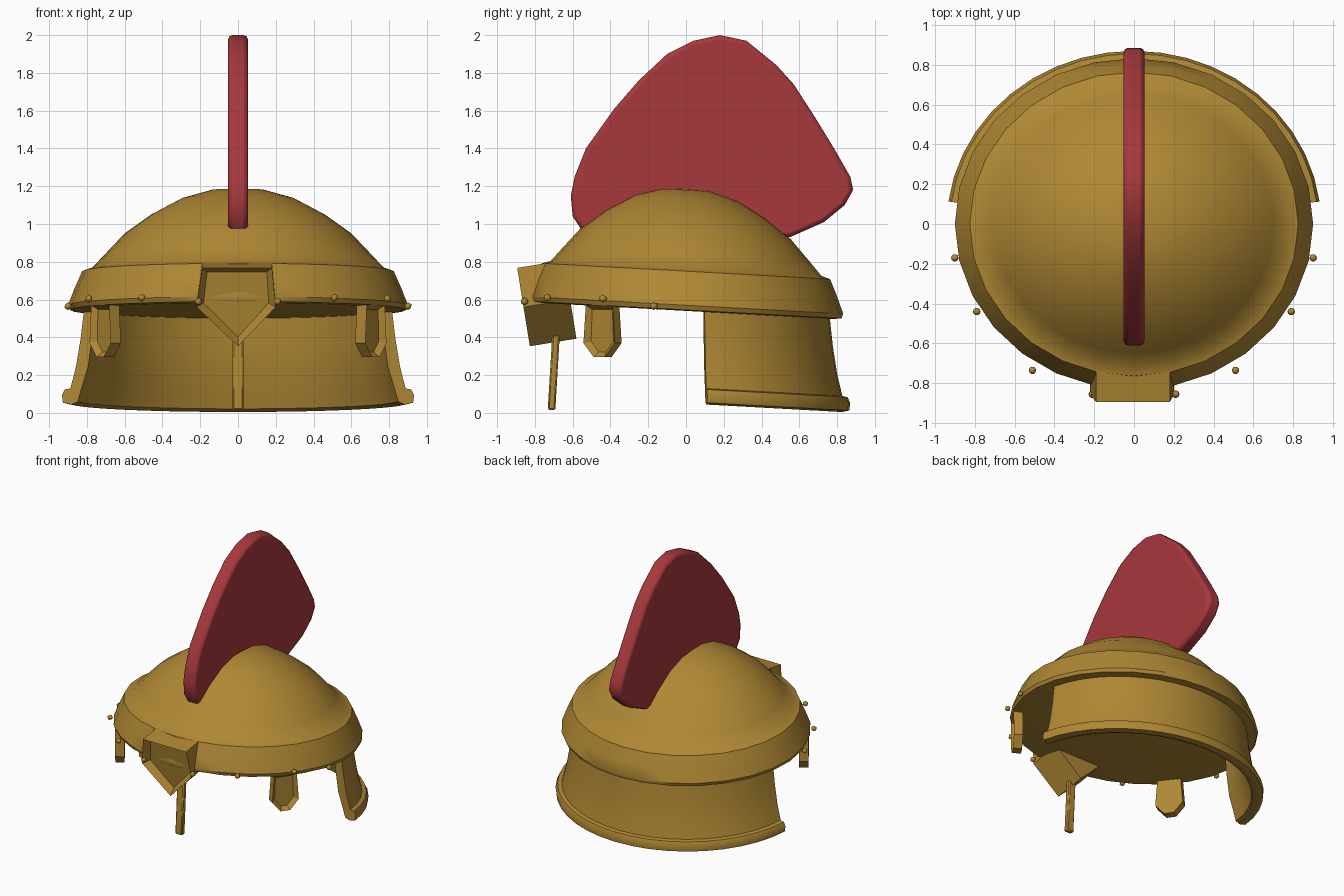
import bpy, bmesh, math
from mathutils import Matrix, Vector

if "Cube" in bpy.data.objects:
    bpy.data.objects.remove(bpy.data.objects["Cube"], do_unlink=True)


def material(name, rgb):
    m = bpy.data.materials.new(name)
    m.use_nodes = True
    m.diffuse_color = (*rgb, 1)
    m.node_tree.nodes["Principled BSDF"].inputs["Base Color"].default_value = (*rgb, 1)
    return m


GOLD = material("aged gold", (0.43, 0.245, 0.034))
RED = material("crest red", (0.39, 0.04, 0.046))


def finish(bm, name, mat, angle=40, bevel=0, segments=2):
    bmesh.ops.recalc_face_normals(bm, faces=bm.faces)
    me = bpy.data.meshes.new(name)
    bm.to_mesh(me)
    bm.free()
    ob = bpy.data.objects.new(name, me)
    bpy.context.collection.objects.link(ob)
    me.materials.append(mat)
    if bevel:
        mod = ob.modifiers.new("soft edge", "BEVEL")
        mod.width, mod.segments, mod.limit_method = bevel, segments, "ANGLE"
        mod.angle_limit = math.radians(60)
    bpy.ops.object.select_all(action="DESELECT")
    ob.select_set(True)
    bpy.context.view_layer.objects.active = ob
    bpy.ops.object.shade_smooth_by_angle(angle=math.radians(angle))
    return ob


SQUASH = 0.925   # depth of the oval plan against its width
TILT = 0.055     # the rims drop towards the back


def sweep(name, section, start, end, steps, closed, angle=40):
    """Sweep an (r, z) section around the oval plan."""
    bm = bmesh.new()
    rings = []
    for i in range(steps + 1):
        a = start + (end - start) * i / steps
        ring = []
        for r, z in section:
            y = r * math.sin(a) * SQUASH
            ring.append(bm.verts.new((r * math.cos(a), y, z - TILT * y)))
        rings.append(ring)
    n = len(section)
    for a, b in zip(rings, rings[1:]):
        for j in range(n if closed else n - 1):
            k = (j + 1) % n
            bm.faces.new((a[j], a[k], b[k], b[j]))
    if closed:
        bm.faces.new(rings[0])
        bm.faces.new(rings[-1])
    bmesh.ops.remove_doubles(bm, verts=bm.verts, dist=0.0005)
    return finish(bm, name, GOLD, angle)


# Bowl with its flared brow band and closed underside
sweep("helmet_bowl",
      [(0, 1.185), (0.14, 1.18), (0.3, 1.135), (0.46, 1.05), (0.6, 0.95), (0.7, 0.845),
       (0.775, 0.765), (0.825, 0.75), (0.865, 0.66), (0.9, 0.57), (0.89, 0.545),
       (0.84, 0.54), (0, 0.54)],
      0, 2 * math.pi, 28, False)

# Neck guard with its rolled lower rim, open at the front
sweep("neck_guard",
      [(0.82, 0.57), (0.84, 0.4), (0.865, 0.25), (0.895, 0.135), (0.925, 0.13), (0.94, 0.1),
       (0.935, 0.06), (0.89, 0.05), (0.855, 0.065), (0.84, 0.12), (0.8, 0.25), (0.78, 0.4),
       (0.765, 0.57)],
      0.13, math.pi - 0.13, 20, True)

# Crest: rounded fan outline given thickness
bm = bmesh.new()
fan = [(-0.54, 0.95), (-0.6, 1.04), (-0.61, 1.15), (-0.59, 1.25), (-0.53, 1.4), (-0.38, 1.61),
       (-0.25, 1.76), (-0.1, 1.9), (0.04, 1.97), (0.18, 2.0), (0.32, 1.97), (0.48, 1.84),
       (0.57, 1.74), (0.68, 1.57), (0.79, 1.39), (0.87, 1.25), (0.885, 1.18), (0.84, 1.1),
       (0.73, 1.01), (0.55, 0.93)]
face = bm.faces.new([bm.verts.new((-0.052, y, z)) for y, z in fan])
ext = bmesh.ops.extrude_face_region(bm, geom=[face])
bmesh.ops.translate(bm, vec=(0.104, 0, 0),
                    verts=[v for v in ext["geom"] if isinstance(v, bmesh.types.BMVert)])
finish(bm, "crest", RED, 50, bevel=0.022)


def shield(name, outline, depth, rim, recess, matrix):
    """Pointed prism with a sunken front panel; its front is local -y."""
    bm = bmesh.new()
    face = bm.faces.new([bm.verts.new((x, 0, z)) for x, z in outline])
    ext = bmesh.ops.extrude_face_region(bm, geom=[face])
    bmesh.ops.translate(bm, vec=(0, depth, 0),
                        verts=[v for v in ext["geom"] if isinstance(v, bmesh.types.BMVert)])
    bmesh.ops.recalc_face_normals(bm, faces=bm.faces)
    bm.normal_update()
    front = [f for f in bm.faces if f.normal.y < -0.9]
    bmesh.ops.inset_individual(bm, faces=front, thickness=rim, depth=0)
    bmesh.ops.translate(bm, vec=(0, recess, 0), verts=front[0].verts[:])
    bmesh.ops.transform(bm, matrix=matrix, verts=bm.verts)
    return finish(bm, name, GOLD, 25)


# Brow shield, leaning back towards its point
shield("brow_shield",
       [(-0.19, 0.18), (0.18, 0.18), (0.2, -0.03), (0.0, -0.24), (-0.22, -0.03)],
       0.25, 0.04, 0.05,
       Matrix.Translation((0, -0.865, 0.59)) @ Matrix.Rotation(0.16, 4, "X"))

# Nose guard
bm = bmesh.new()
bmesh.ops.create_cube(bm, size=1)
bmesh.ops.scale(bm, vec=(0.06, 0.04, 0.4), verts=bm.verts)
bmesh.ops.transform(bm, verts=bm.verts,
                    matrix=Matrix.Translation((0, -0.7, 0.215)) @ Matrix.Rotation(-0.06, 4, "X"))
finish(bm, "nose_guard", GOLD, 40, bevel=0.008, segments=1)

# Cheek pendants and rim studs on both sides
for side, label in ((1, "left"), (-1, "right")):
    turn = Matrix.Rotation(side * math.radians(56), 4, "Z")
    shield(label + "_cheek_pendant",
           [(-0.085, 0.15), (0.085, 0.15), (0.1, -0.05), (0.035, -0.125), (-0.035, -0.125),
            (-0.1, -0.05)],
           0.065, 0.03, 0.03,
           Matrix.Translation((side * 0.73, -0.46, 0.42)) @ turn)
    for i, (x, y, z) in enumerate([(0.9, -0.17, 0.565), (0.79, -0.44, 0.605),
                                   (0.51, -0.735, 0.61), (0.21, -0.855, 0.59)]):
        bm = bmesh.new()
        bmesh.ops.create_icosphere(bm, subdivisions=1, radius=0.021)
        bmesh.ops.translate(bm, vec=(side * x, y, z), verts=bm.verts)
        finish(bm, f"{label}_stud_{i + 1}", GOLD, 50)
